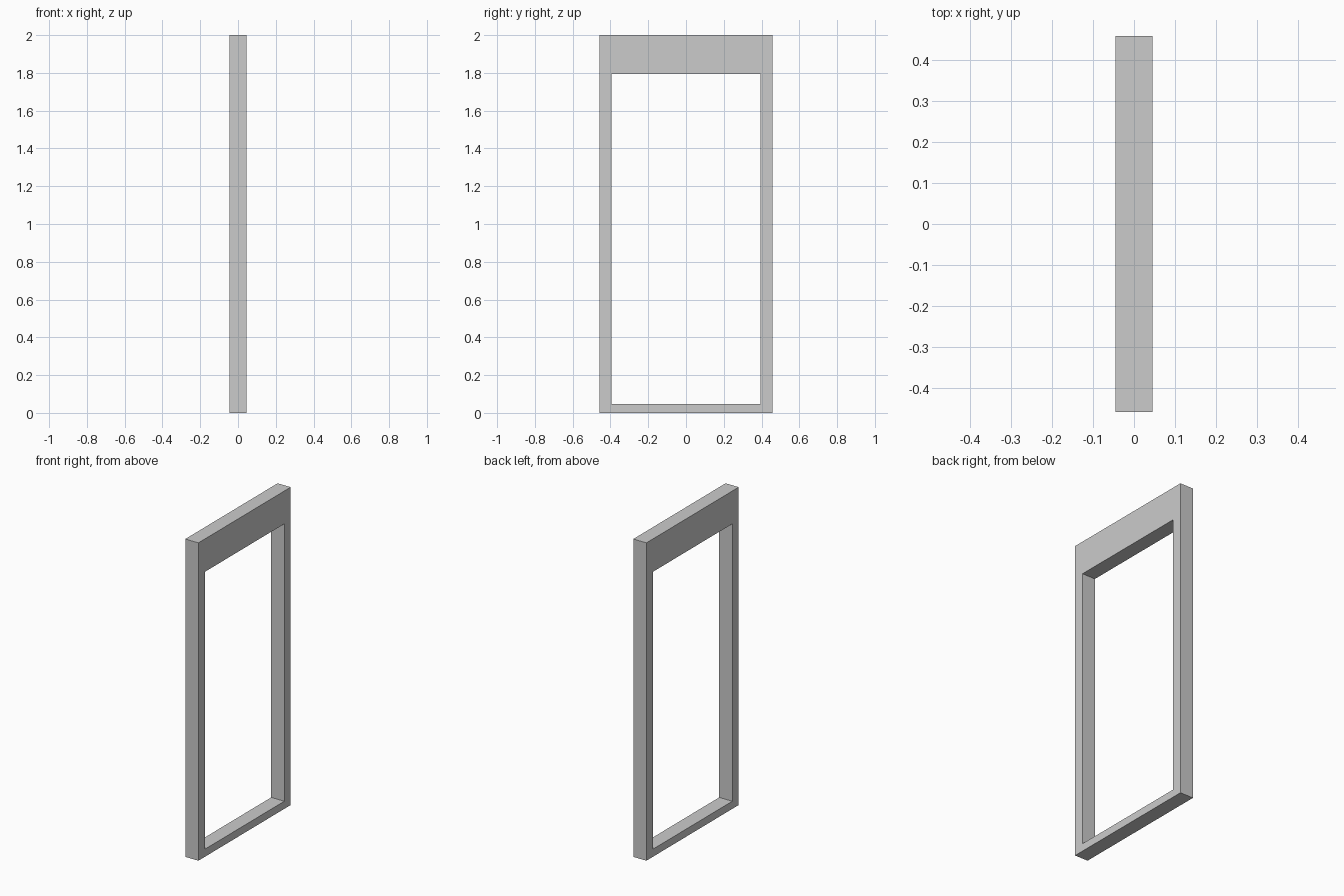
import bpy, bmesh

if "Cube" in bpy.data.objects:
    bpy.data.objects.remove(bpy.data.objects["Cube"])

HALF_DEPTH = 0.0455
OUTER = (0.459, 0.0, 2.0)        # half width, bottom, top
INNER = (0.395, 0.048, 1.793)    # opening: half width, bottom, top


def ring(bm, rect, x):
    w, lo, hi = rect
    return [bm.verts.new((x, y, z)) for y, z in ((-w, lo), (w, lo), (w, hi), (-w, hi))]


def bridge(bm, a, b):
    for i in range(4):
        j = (i + 1) % 4
        bm.faces.new((a[i], a[j], b[j], b[i]))


# Door frame: one closed loop with a deep header, slim jambs and a low sill
bm = bmesh.new()
loops = [ring(bm, OUTER, HALF_DEPTH), ring(bm, INNER, HALF_DEPTH),
         ring(bm, INNER, -HALF_DEPTH), ring(bm, OUTER, -HALF_DEPTH)]
for i in range(4):
    bridge(bm, loops[i], loops[(i + 1) % 4])
bmesh.ops.recalc_face_normals(bm, faces=bm.faces)

mesh = bpy.data.meshes.new("door_frame")
bm.to_mesh(mesh)
bm.free()
frame = bpy.data.objects.new("door_frame", mesh)
bpy.context.collection.objects.link(frame)
